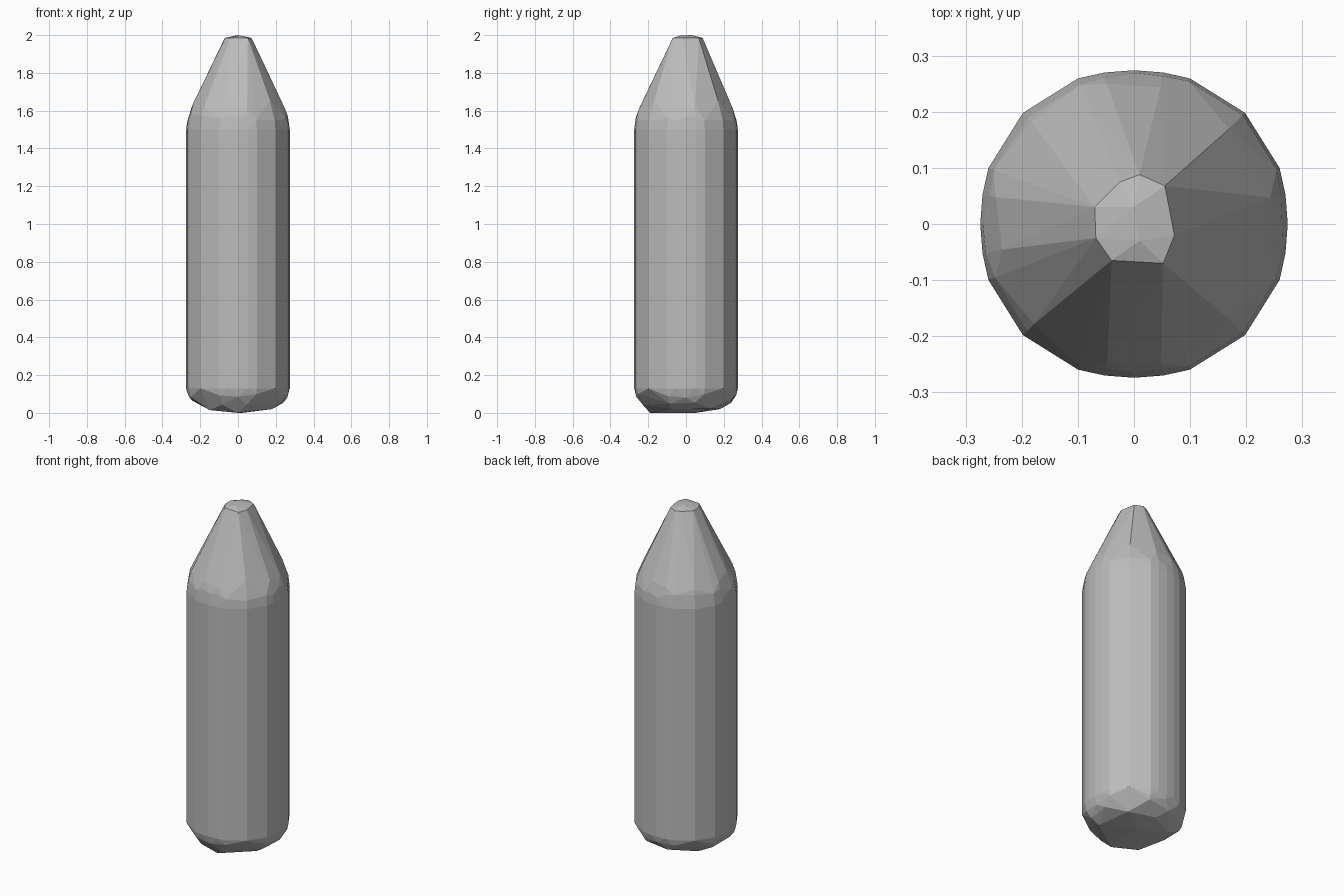
import bpy, bmesh, random
from math import cos, sin, radians

random.seed(4)
old = bpy.data.objects.get("Cube")
if old:
    bpy.data.objects.remove(old, do_unlink=True)

grey = bpy.data.materials.new("plain grey")
grey.use_nodes = True
colour = (0.5, 0.5, 0.5, 1)
grey.diffuse_color = colour
grey.node_tree.nodes["Principled BSDF"].inputs["Base Color"].default_value = colour

# Uneven facets repeated in every quadrant: angle and radius
QUADRANT = [(0, .274), (11, .275), (21, .278), (45, .28), (69, .278), (79, .275)]
FACETS = [(a + 90 * q, r) for q in range(4) for a, r in QUADRANT]
# Outline as height and share of the body radius
PROFILE = [(.03, .8), (.06, .91), (.09, .97), (.13, 1), (1.5, 1),
           (1.56, .975), (1.61, .92), (1.66, .845), (1.985, .255)]


def width(z):
    for (z0, w0), (z1, w1) in zip(PROFILE, PROFILE[1:]):
        if z0 <= z <= z1:
            return w0 + (w1 - w0) * (z - z0) / (z1 - z0)
    return PROFILE[-1][1]


def ring(bm, z, wobble, step=1, start=0):
    for a, r in FACETS[start::step]:
        h = z + random.uniform(-wobble, wobble)
        w = width(h) * r
        bm.verts.new((w * cos(radians(a)), w * sin(radians(a)), h))


bm = bmesh.new()
# Straight body
ring(bm, .13, 0)
ring(bm, 1.5, 0)
# Chipped lower edge
ring(bm, .095, .015, 2)
ring(bm, .06, .02, 3, 1)
# Rounded shoulder
ring(bm, 1.56, .02)
ring(bm, 1.63, .025, 2, 1)
# Blunt tip
TIP = [(-.07, .03), (-.025, .075), (.01, .088), (.055, .068),
       (.072, -.02), (.052, -.07), (-.04, -.065), (-.068, -.025)]
for x, y in TIP:
    bm.verts.new((x, y, 1.985))
bm.verts.new((0, .03, 2))
bm.verts.new((.01, -.03, 1.998))
# Uneven base
BASE = [(0, -.19, 0), (.02, .05, 0), (-.15, -.14, .015), (.18, -.08, .02),
        (.15, .13, .022), (-.15, .1, .018), (0, .18, .02)]
for p in BASE:
    bm.verts.new(p)

# Wrap the points in one faceted skin
result = bmesh.ops.convex_hull(bm, input=bm.verts[:])
loose = {g for g in result["geom_interior"] + result["geom_unused"]
         if isinstance(g, bmesh.types.BMVert)}
bmesh.ops.delete(bm, geom=list(loose), context="VERTS")
bmesh.ops.recalc_face_normals(bm, faces=bm.faces[:])

mesh = bpy.data.meshes.new("pointed_stick")
bm.to_mesh(mesh)
bm.free()
mesh.materials.append(grey)
stick = bpy.data.objects.new("pointed_stick", mesh)
bpy.context.collection.objects.link(stick)
